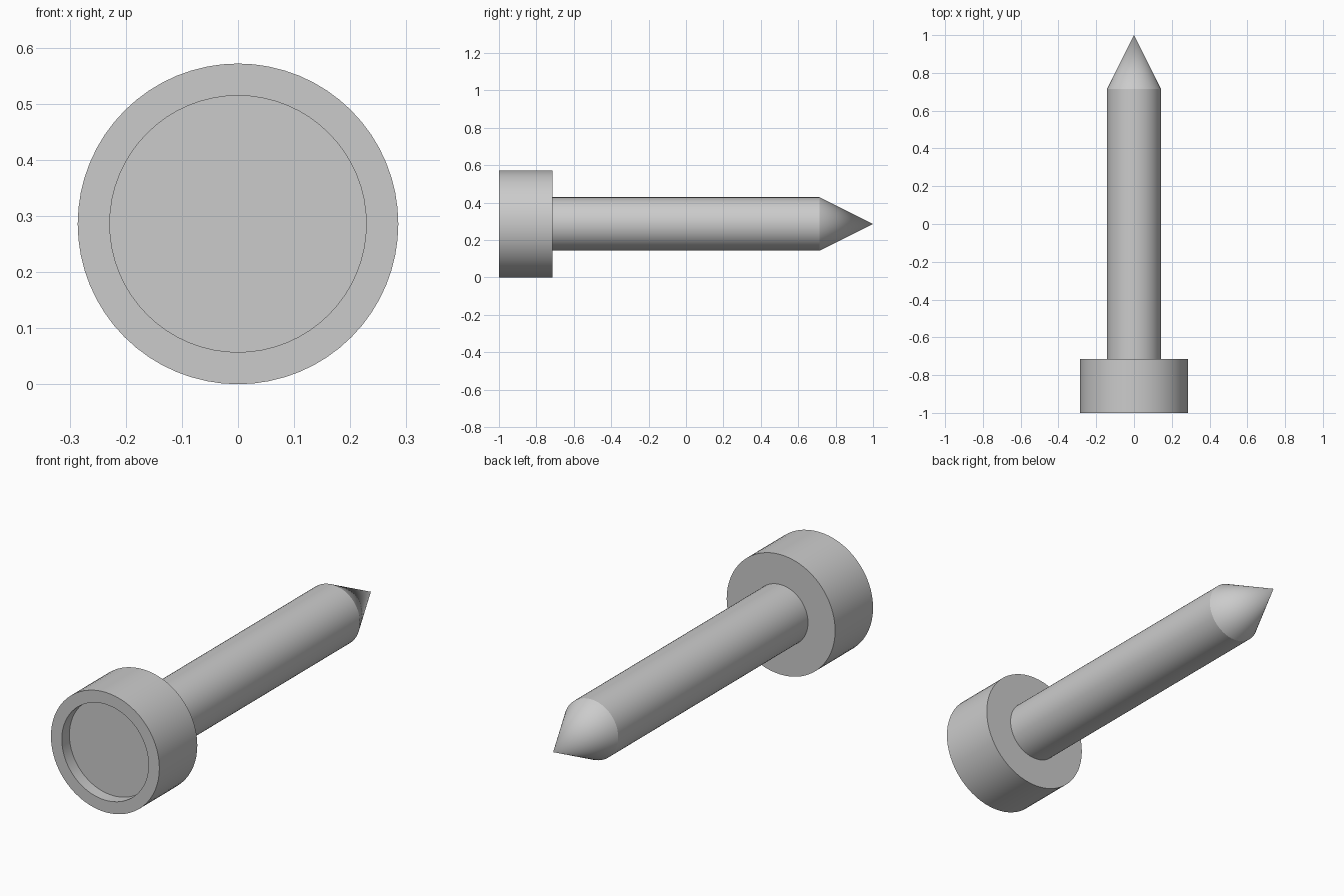
import bpy, bmesh, math

if "Cube" in bpy.data.objects:
    bpy.data.objects.remove(bpy.data.objects["Cube"])

R = 2 / 7            # head radius, also the height of the axis
SIDES = 64


def lathe(name, profile):
    """Revolve (radius, y) points around the y axis; radius 0 closes to a point."""
    bm = bmesh.new()
    rings = []
    for r, y in profile:
        count = SIDES if r > 0 else 1
        rings.append([bm.verts.new((r * math.cos(2 * math.pi * i / SIDES), y,
                                    R + r * math.sin(2 * math.pi * i / SIDES)))
                      for i in range(count)])
    for a, b in zip(rings, rings[1:]):
        for i in range(SIDES):
            j = (i + 1) % SIDES
            quad = [a[i % len(a)], a[j % len(a)], b[j % len(b)], b[i % len(b)]]
            bm.faces.new(list(dict.fromkeys(quad)))
    bmesh.ops.recalc_face_normals(bm, faces=bm.faces)
    mesh = bpy.data.meshes.new(name)
    bm.to_mesh(mesh)
    bm.free()
    obj = bpy.data.objects.new(name, mesh)
    bpy.context.collection.objects.link(obj)
    bpy.ops.object.select_all(action='DESELECT')
    obj.select_set(True)
    bpy.context.view_layer.objects.active = obj
    bpy.ops.object.shade_smooth_by_angle(angle=math.radians(25))
    return obj


# One revolved body: recessed head, straight shaft, pointed tip
lathe("pointed_bolt", [
    (0, -1 + R * 0.2), (R * 0.8, -1 + R * 0.2),   # recess floor
    (R * 0.8, -1), (R, -1),                       # front rim
    (R, -1 + R), (R / 2, -1 + R),                 # head side and back
    (R / 2, 1 - R), (0, 1),                       # shaft and tip
])
